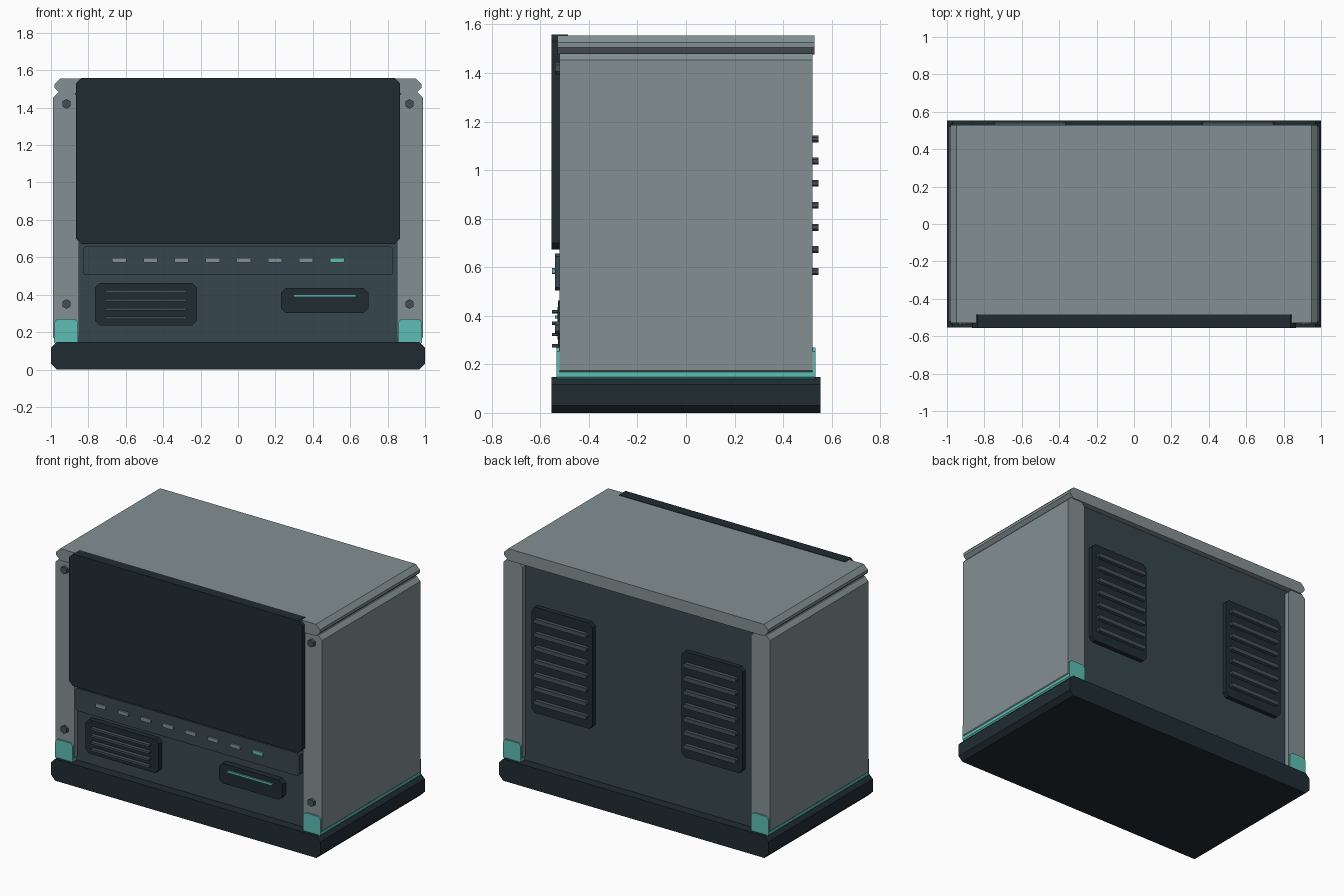
import bpy, bmesh, math

if "Cube" in bpy.data.objects:
    bpy.data.objects.remove(bpy.data.objects["Cube"])


def mat(name, r, g, b):
    m = bpy.data.materials.new(name)
    m.diffuse_color = (r, g, b, 1)
    m.use_nodes = True
    m.node_tree.nodes["Principled BSDF"].inputs["Base Color"].default_value = m.diffuse_color
    return m


GREY = mat("grey_metal", 0.23, 0.28, 0.29)
DARK = mat("dark_plastic", 0.014, 0.025, 0.031)
SLATE = mat("slate_panel", 0.038, 0.062, 0.077)
TRIM = mat("slate_trim", 0.055, 0.08, 0.095)
TEAL = mat("teal_accent", 0.11, 0.51, 0.46)


def extrude_y(name, pts, y0, y1, material):
    """Extrude an xz outline from y0 to y1."""
    bm = bmesh.new()
    face = bm.faces.new([bm.verts.new((x, y0, z)) for x, z in pts])
    res = bmesh.ops.extrude_face_region(bm, geom=[face])
    verts = [v for v in res["geom"] if isinstance(v, bmesh.types.BMVert)]
    bmesh.ops.translate(bm, verts=verts, vec=(0, y1 - y0, 0))
    bmesh.ops.recalc_face_normals(bm, faces=bm.faces)
    me = bpy.data.meshes.new(name)
    bm.to_mesh(me)
    bm.free()
    me.materials.append(material)
    ob = bpy.data.objects.new(name, me)
    bpy.context.collection.objects.link(ob)
    return ob


def slab(name, x0, x1, z0, z1, y0, y1, c, material):
    """Block with its four xz corners cut by c."""
    pts = [(x0 + c, z0), (x1 - c, z0), (x1, z0 + c), (x1, z1 - c),
           (x1 - c, z1), (x0 + c, z1), (x0, z1 - c), (x0, z0 + c)]
    return extrude_y(name, pts, y0, y1, material)


# Main case
slab("base_plinth", -1, 1, 0, 0.147, -0.553, 0.553, 0.03, DARK)
slab("core_body", -0.88, 0.88, 0.1, 1.5, -0.49, 0.49, 0.01, SLATE)
slab("top_cap", -0.98, 0.98, 1.476, 1.555, -0.53, 0.53, 0.03, GREY)

# Mirrored side panels, corner guards, screws and rear vents
for side, s in (("left", -1), ("right", 1)):
    def pair(a, b):
        return sorted((s * a, s * b))

    slab(f"side_panel_{side}", *pair(0.85, 0.99), 0.147, 1.48, -0.522, 0.522, 0.027, GREY)
    slab(f"corner_guard_{side}", *pair(0.855, 0.985), 0.13, 0.27, -0.533, 0.533, 0.018, TEAL)
    for i, z in enumerate((0.35, 1.42)):
        hexagon = [(s * 0.917 + 0.026 * math.sin(k * math.pi / 3),
                    z + 0.026 * math.cos(k * math.pi / 3)) for k in range(6)]
        extrude_y(f"screw_{side}_{i}", hexagon, -0.54, -0.51, TRIM)
    slab(f"rear_vent_plate_{side}", *pair(0.33, 0.785), 0.5, 1.21, 0.48, 0.52, 0.025, DARK)
    for i in range(7):
        z = 0.582 + 0.091 * i
        slab(f"rear_louver_{side}_{i}", *pair(0.36, 0.75), z - 0.014, z + 0.014,
             0.51, 0.545, 0.007, TRIM)

# Screen
slab("screen", -0.865, 0.865, 0.672, 1.558, -0.555, -0.485, 0.027, DARK)

# Control strip with buttons
slab("control_strip", -0.83, 0.83, 0.505, 0.657, -0.54, -0.485, 0.012, SLATE)
for i in range(8):
    x = -0.635 + 0.1665 * i
    slab(f"button_{i}", x - 0.038, x + 0.038, 0.572, 0.597, -0.551, -0.53, 0.005,
         TEAL if i == 7 else GREY)

# Speaker grille
slab("speaker_plate", -0.765, -0.22, 0.235, 0.462, -0.527, -0.48, 0.025, DARK)
for i in range(4):
    z = 0.276 + 0.047 * i
    slab(f"speaker_bar_{i}", -0.71, -0.275, z - 0.007, z + 0.007, -0.552, -0.52, 0.003, TRIM)

# Card slot
slab("slot_plate", 0.23, 0.698, 0.303, 0.436, -0.53, -0.48, 0.025, DARK)
slab("slot_light", 0.298, 0.63, 0.388, 0.402, -0.54, -0.52, 0.003, TEAL)
